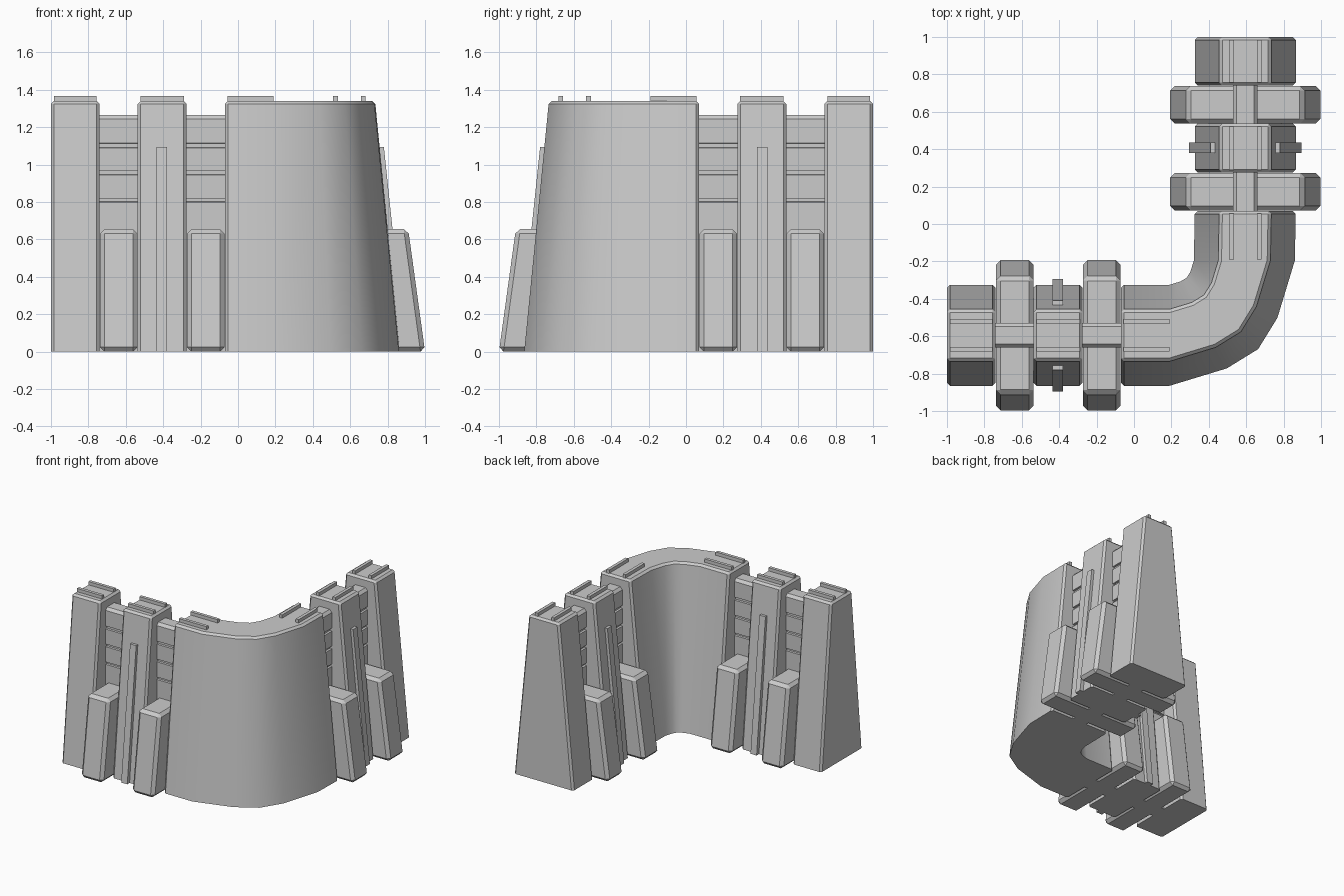
import bpy, bmesh, math

if "Cube" in bpy.data.objects:
    bpy.data.objects.remove(bpy.data.objects["Cube"])

CY = -0.595          # centre line of the arm that runs along x


def build(name, rings, bevel=0.0, bevel_base=False):
    """Skin equal-length rings of points into a capped, bevelled solid."""
    bm = bmesh.new()
    loops = [[bm.verts.new(p) for p in r] for r in rings]
    n = len(loops[0])
    for a, b in zip(loops, loops[1:]):
        for i in range(n):
            j = (i + 1) % n
            bm.faces.new((a[i], a[j], b[j], b[i]))
    bm.faces.new(loops[0])
    bm.faces.new(loops[-1])
    bmesh.ops.recalc_face_normals(bm, faces=bm.faces[:])
    if bevel:
        edges = [e for e in bm.edges
                 if e.calc_face_angle(0) > math.radians(40)
                 and (bevel_base or max(v.co.z for v in e.verts) > 0.01)]
        bmesh.ops.bevel(bm, geom=edges, offset=bevel, segments=1,
                        affect='EDGES', clamp_overlap=True)
        bmesh.ops.recalc_face_normals(bm, faces=bm.faces[:])
    me = bpy.data.meshes.new(name)
    bm.to_mesh(me)
    bm.free()
    ob = bpy.data.objects.new(name, me)
    bpy.context.collection.objects.link(ob)
    return ob


def section(half):
    """Symmetric (offset, z) outline from its (half width, z) steps."""
    return [(h, z) for h, z in half] + [(-h, z) for h, z in reversed(half)]


def pair(name, x0, x1, outline, **kw):
    """Extrude an outline on the x arm and its mirror image on the y arm."""
    rings = [[(x, CY - o, z) for o, z in outline] for x in (x0, x1)]
    build(name + "_left", rings, **kw)
    build(name + "_right", [[(-y, -x, z) for x, y, z in r] for r in rings], **kw)


WALL = section([(0.27, 0), (0.138, 1.34)])

# Full-height piers
for i, (a, b) in enumerate([(-1.0, -0.74), (-0.537, -0.275)]):
    pair(f"pier_{i}", a, b, WALL, bevel=0.016)

# Sunken wall panels with horizontal grooves
panel = [(0.066, 0)]
for z0, z1 in [(0.80, 0.82), (0.945, 0.967), (1.09, 1.115)]:
    panel += [(0.066, z0), (0.05, z0 + 0.002), (0.05, z1 - 0.002), (0.066, z1)]
panel += [(0.066, 1.243), (0.046, 1.265)]

# Buttresses that stand in front of and behind the panels
buttress = section([(0.405, 0), (0.315, 0.655)])
for i, (a, b) in enumerate([(-0.737, -0.537), (-0.273, -0.073)]):
    pair(f"sunken_panel_{i}", a - 0.02, b + 0.02, section(panel))
    pair(f"buttress_{i}", a, b, buttress, bevel=0.024, bevel_base=True)

# Thin vertical strips on the middle piers
pair("pier_strip", -0.435, -0.38, section([(0.30, 0), (0.185, 1.095)]))

# Rails along the top
for i, (a, b) in enumerate([(-0.985, -0.757), (-0.522, -0.29), (-0.057, 0.19)]):
    for side, c in (("outer", 0.075), ("inner", -0.073)):
        rail = [(c - 0.013, 1.33), (c + 0.013, 1.33),
                (c + 0.013, 1.367), (c - 0.013, 1.367)]
        pair(f"top_rail_{i}_{side}", a, b, rail)

# Curved corner wall swept round a quarter turn
C, R = (0.19, -0.195), 0.40
rings = [[(-0.07, CY - o, z) for o, z in WALL]]
for deg, s in [(0, 1), (28, 0.975), (45, 1), (62, 0.975), (90, 1)]:
    t = math.radians(deg)
    rings.append([(C[0] + (R + o) * s * math.sin(t),
                   C[1] - (R + o) * s * math.cos(t), z) for o, z in WALL])
rings.append([(-CY + o, 0.07, z) for o, z in WALL])
corner = build("corner_wall", rings, bevel=0.016)
bpy.context.view_layer.objects.active = corner
corner.select_set(True)
bpy.ops.object.shade_smooth_by_angle(angle=math.radians(32))
